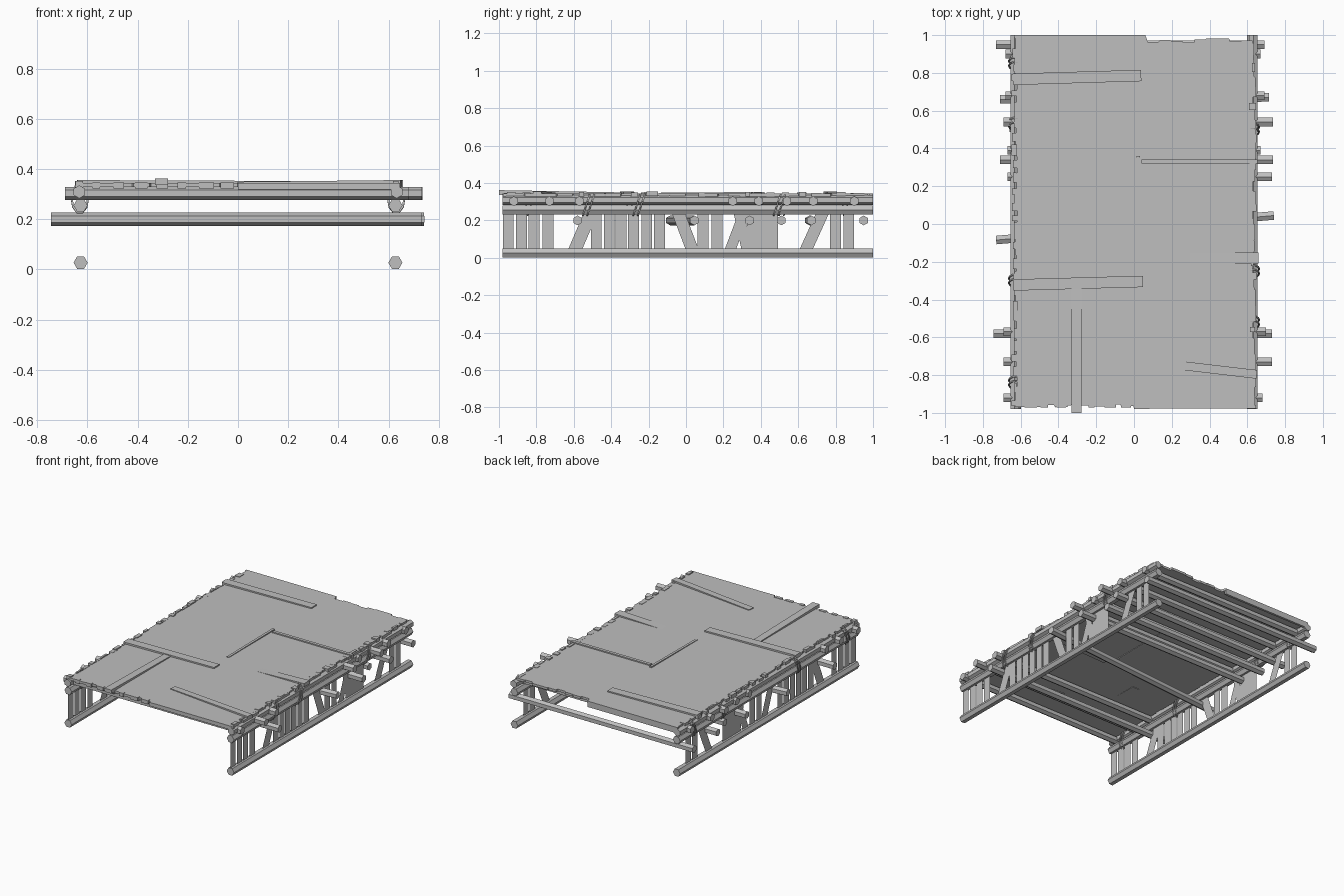
import bpy, bmesh, math, random
from mathutils import Vector

random.seed(7)
if "Cube" in bpy.data.objects:
    bpy.data.objects.remove(bpy.data.objects["Cube"], do_unlink=True)

grey = bpy.data.materials.new("plain grey")
grey.use_nodes = True
tone = (0.52, 0.52, 0.52, 1)
grey.diffuse_color = tone
grey.node_tree.nodes["Principled BSDF"].inputs["Base Color"].default_value = tone


def finish(name, bm, solid=True):
    if solid:
        bmesh.ops.recalc_face_normals(bm, faces=bm.faces[:])
    mesh = bpy.data.meshes.new(name)
    bm.to_mesh(mesh)
    bm.free()
    mesh.materials.append(grey)
    ob = bpy.data.objects.new(name, mesh)
    bpy.context.collection.objects.link(ob)
    return ob


def prism(bm, lower, upper):
    """Closed solid between two matching loops of points."""
    a = [bm.verts.new(p) for p in lower]
    b = [bm.verts.new(p) for p in upper]
    bm.faces.new(a[::-1])
    bm.faces.new(b)
    for i in range(len(a)):
        j = (i + 1) % len(a)
        bm.faces.new((a[i], a[j], b[j], b[i]))


def log(name, start, end, radius, turn=0):
    """Six-sided log between two points."""
    start, end = Vector(start), Vector(end)
    d = (end - start).normalized()
    side = d.cross(Vector((0, 0, 1))).normalized()
    up = side.cross(d)
    ring = []
    for k in range(6):
        t = math.radians(60 * k + turn)
        ring.append((side * math.cos(t) + up * math.sin(t)) * radius)
    bm = bmesh.new()
    prism(bm, [start + r for r in ring], [end + r for r in ring])
    return finish(name, bm)


def board(name, start, end, width, thick=0.025):
    """Flat board; the points lie on the centre line of its top face."""
    start, end = Vector(start), Vector(end)
    d = end - start
    side = Vector((-d.y, d.x, 0)).normalized() * width / 2
    top = [start - side, end - side, end + side, start + side]
    bm = bmesh.new()
    prism(bm, [p - Vector((0, 0, thick)) for p in top], top)
    return finish(name, bm)


def box(name, x0, x1, y0, y1, z0, z1):
    y = (y0 + y1) / 2
    return board(name, (x0, y, z1), (x1, y, z1), y1 - y0, z1 - z0)


# Long logs along both sides
for label, s in (("left", 1), ("right", -1)):
    log(label + "_ground_log", (s * .627, -.98, .027), (s * .627, 1, .027), .028)
    log(label + "_lower_rail", (s * .627, -.98, .255), (s * .627, 1, .255), .028)
    log(label + "_upper_rail", (s * .632, -.98, .309), (s * .632, 1, .309), .026, 30)

# Cross beams: y at right end, y at left end, right x, left x
upper_beams = [(-.92, -.92, -.69, .68), (-.73, -.73, -.69, .73),
               (-.57, -.57, -.69, .70), (.25, .25, -.67, .73),
               (.39, .39, -.67, .67), (.54, .54, -.69, .735),
               (.68, .68, -.68, .69), (.9, .9, -.68, .67)]
lower_beams = [(-.58, -.58, -.745, .73), (-.085, .045, -.73, .74),
               (.34, .34, -.71, .735), (.51, .51, -.66, .66),
               (.66, .67, -.71, .715), (.95, .95, -.73, .69)]
for layer, z, beams in (("upper", .303, upper_beams), ("lower", .2, lower_beams)):
    for ya, yb, xa, xb in beams:
        log(layer + "_cross_beam", (xa, ya, z), (xb, yb, z), .026, 30)

# Wall slats: bottom centre, top centre, width
slats = [(y, y, .058) for y in (-.95, -.88, -.812, -.737, -.48, -.41, -.347,
                                -.28, -.21, -.142, .09, .165, .355, .41, .462,
                                .8, .87)]
slats += [(-.595, -.505, .075), (.035, -.045, .07), (.235, .315, .06),
          (.325, .28, .055), (.64, .735, .07)]
for label, s in (("left", 1), ("right", -1)):
    bm = bmesh.new()
    for low, high, w in slats:
        h = w / 2
        x = s * .627
        pts = [(x, low - h, .04), (x, low + h, .04),
               (x, high + h, .25), (x, high - h, .25)]
        if s < 0:
            pts.reverse()
        bm.faces.new([bm.verts.new(p) for p in pts])
    finish(label + "_wall_slats", bm, solid=False)


# Deck with a ragged outline
def ragged(a, b, steps, depth):
    """Stepped edge from a to b, jittered across its direction."""
    a, b = Vector(a), Vector(b)
    n = Vector((a.y - b.y, b.x - a.x)).normalized()
    pts = []
    for i in range(steps):
        off = n * random.uniform(0, depth)
        pts += [a.lerp(b, (i + .04) / steps) + off, a.lerp(b, (i + .96) / steps) + off]
    return pts


outline = ragged((-.63, -.975), (0, -.965), 9, .02)
outline += [Vector((0, -.98)), Vector((.64, -.965))]
outline += ragged((.648, -.95), (.648, .95), 22, .022)
outline += ragged((.63, .985), (.07, .985), 9, .035)
outline += [Vector((.06, 1)), Vector((-.63, 1))]
outline += ragged((-.638, .97), (-.638, -.95), 22, .022)
bm = bmesh.new()
prism(bm, [(p.x, p.y, .328) for p in outline], [(p.x, p.y, .344) for p in outline])
finish("deck", bm)

# Straight boards closing the deck ends
box("front_edge_board", 0, .645, -.978, -.962, .318, .344)
box("back_edge_board", -.635, .06, .984, 1, .303, .344)

# Broken chips along the deck edges
for label, s in (("left", 1), ("right", -1)):
    for i in range(26):
        y = -.94 + i * .074 + random.uniform(-.015, .015)
        w = random.uniform(.012, .03)
        inner = random.uniform(.605, .625)
        outer = random.uniform(.632, .65)
        z = random.uniform(.344, .353)
        xs = sorted((s * inner, s * outer))
        box(label + "_edge_chip", xs[0], xs[1], y - w, y + w, z - .025, z)
for i in range(7):
    x = -.58 + i * .085
    box("front_edge_chip", x, x + random.uniform(.03, .06), -.972, -.95, .322, .347)

# Repair boards lying on the deck
board("back_board", (-.64, .766, .355), (.038, .786, .352), .06)
board("middle_thin_board", (.04, .33, .352), (.655, .33, .352), .022)
board("long_thin_board", (.022, .36, .352), (.022, -.145, .348), .017)
board("sloping_board", (.08, -.18, .337), (.658, -.18, .356), .06)
board("middle_wide_board", (-.64, -.323, .356), (.048, -.304, .353), .06)
board("front_long_board", (-.305, -.345, .35), (-.305, -1, .362), .052)
board("front_slanted_board", (0, -.72, .349), (.65, -.796, .356), .046)

# Rope bindings around the paired rails
for s, spots in ((1, (-.52, -.25, .5)), (-1, (-.84, -.3, .53, .85))):
    for y in spots:
        for shift in (-.012, .012):
            curve = bpy.data.curves.new("rope", "CURVE")
            curve.dimensions = "3D"
            curve.bevel_depth = .005
            curve.bevel_resolution = 0
            line = curve.splines.new("POLY")
            line.points.add(9)
            line.use_cyclic_u = True
            for k, p in enumerate(line.points):
                t = math.tau * k / 10
                p.co = (s * .63 + .033 * math.cos(t),
                        y + shift + .02 * math.sin(t),
                        .284 + .06 * math.sin(t), 1)
            curve.materials.append(grey)
            rope = bpy.data.objects.new("rope_binding", curve)
            bpy.context.collection.objects.link(rope)
